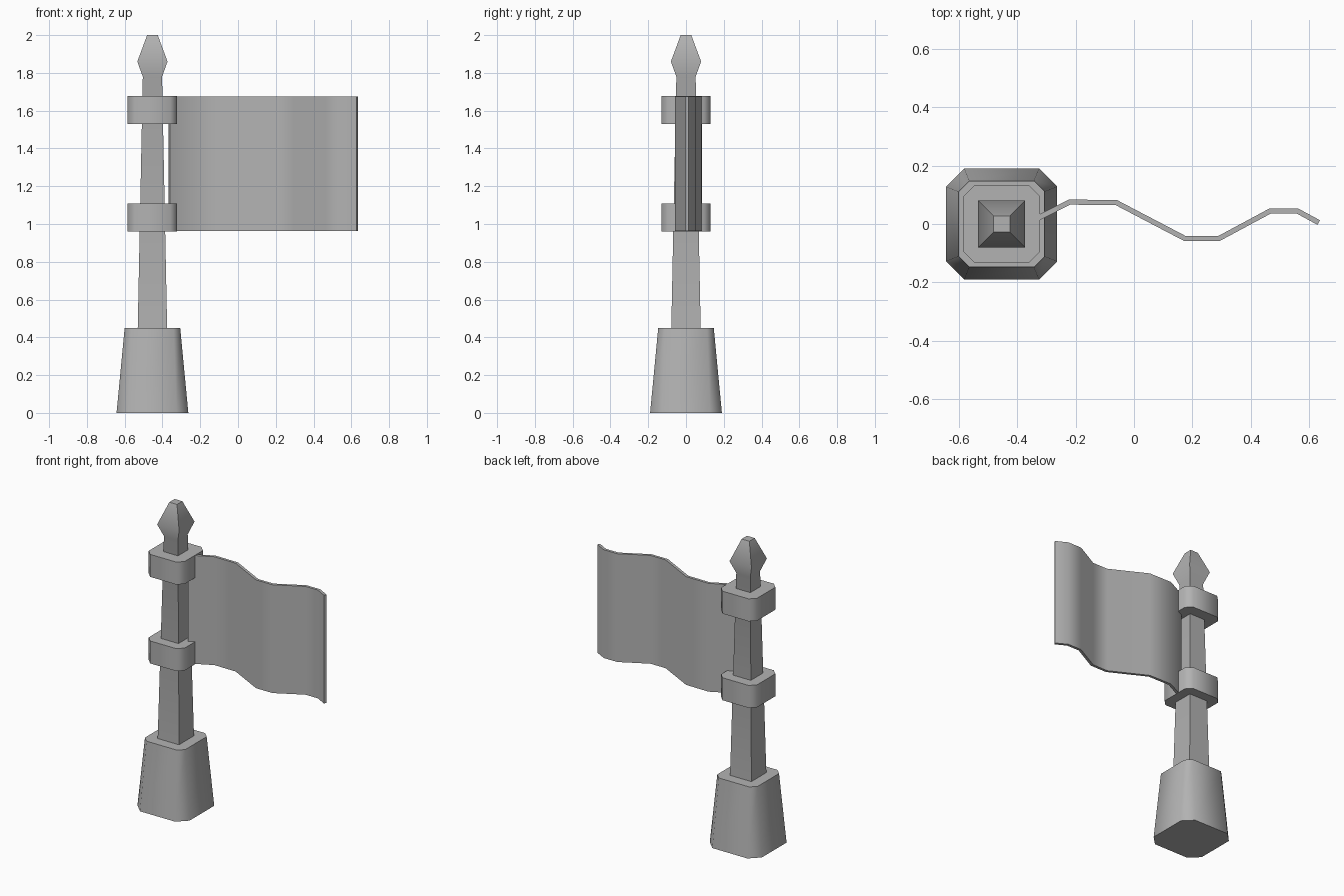
import bpy, bmesh, math
from mathutils import Vector

cube = bpy.data.objects.get("Cube")
if cube:
    bpy.data.objects.remove(cube, do_unlink=True)

POLE_X = -0.453

grey = bpy.data.materials.new("plain_grey")
grey.use_nodes = True
COLOUR = (0.45, 0.45, 0.45, 1)
grey.diffuse_color = COLOUR
grey.node_tree.nodes["Principled BSDF"].inputs["Base Color"].default_value = COLOUR


def loft(name, sections, x=0.0):
    """Join stacked outlines (each a list of 3D points) into a closed solid."""
    bm = bmesh.new()
    rings = [[bm.verts.new(p) for p in s] for s in sections]
    for low, high in zip(rings, rings[1:]):
        for i in range(len(low)):
            j = (i + 1) % len(low)
            bm.faces.new((low[i], low[j], high[j], high[i]))
    bm.faces.new(rings[0][::-1])
    bm.faces.new(rings[-1])
    bmesh.ops.recalc_face_normals(bm, faces=bm.faces)
    mesh = bpy.data.meshes.new(name)
    bm.to_mesh(mesh)
    bm.free()
    obj = bpy.data.objects.new(name, mesh)
    obj.location.x = x
    bpy.context.collection.objects.link(obj)
    mesh.materials.append(grey)
    bpy.ops.object.select_all(action='DESELECT')
    obj.select_set(True)
    bpy.context.view_layer.objects.active = obj
    bpy.ops.object.shade_smooth_by_angle(angle=math.radians(50))
    return obj


def square(z, half, cut=0.0):
    """Square outline, with corners cut off when cut is given."""
    a = half - cut
    corner = [(half, a), (a, half)] if cut else [(half, half)]
    points = []
    for _ in range(4):
        points += [(px, py, z) for px, py in corner]
        corner = [(-py, px) for px, py in corner]
    return points


# Tapered foot with cut corners
loft("base", [square(0, 0.19, 0.062), square(0.45, 0.147, 0.036)], POLE_X)

# Square pole ending in a spear-like finial
loft("pole", [square(0.44, 0.078), square(1.78, 0.051),
              square(1.86, 0.08), square(2.0, 0.028)], POLE_X)

# Two clamps holding the flag
for name, z in (("lower_clamp", 0.96), ("upper_clamp", 1.53)):
    loft(name, [square(z, 0.131, 0.036), square(z + 0.148, 0.131, 0.036)], POLE_X)

# Waving flag: a path given thickness, then raised
path = [Vector(p) for p in ((-0.365, 0.002), (-0.22, 0.075), (-0.06, 0.073),
                            (0.175, -0.05), (0.29, -0.05), (0.465, 0.044),
                            (0.56, 0.044), (0.632, 0.005))]
front, back = [], []
for i, p in enumerate(path):
    before = (p - path[i - 1]).normalized() if i else None
    after = (path[i + 1] - p).normalized() if i < len(path) - 1 else None
    along = ((before or after) + (after or before)).normalized()
    offset = Vector((-along.y, along.x)) * 0.009
    front.append(p - offset)
    back.append(p + offset)
outline = front + back[::-1]
loft("flag", [[(p.x, p.y, z) for p in outline] for z in (0.962, 1.675)])
